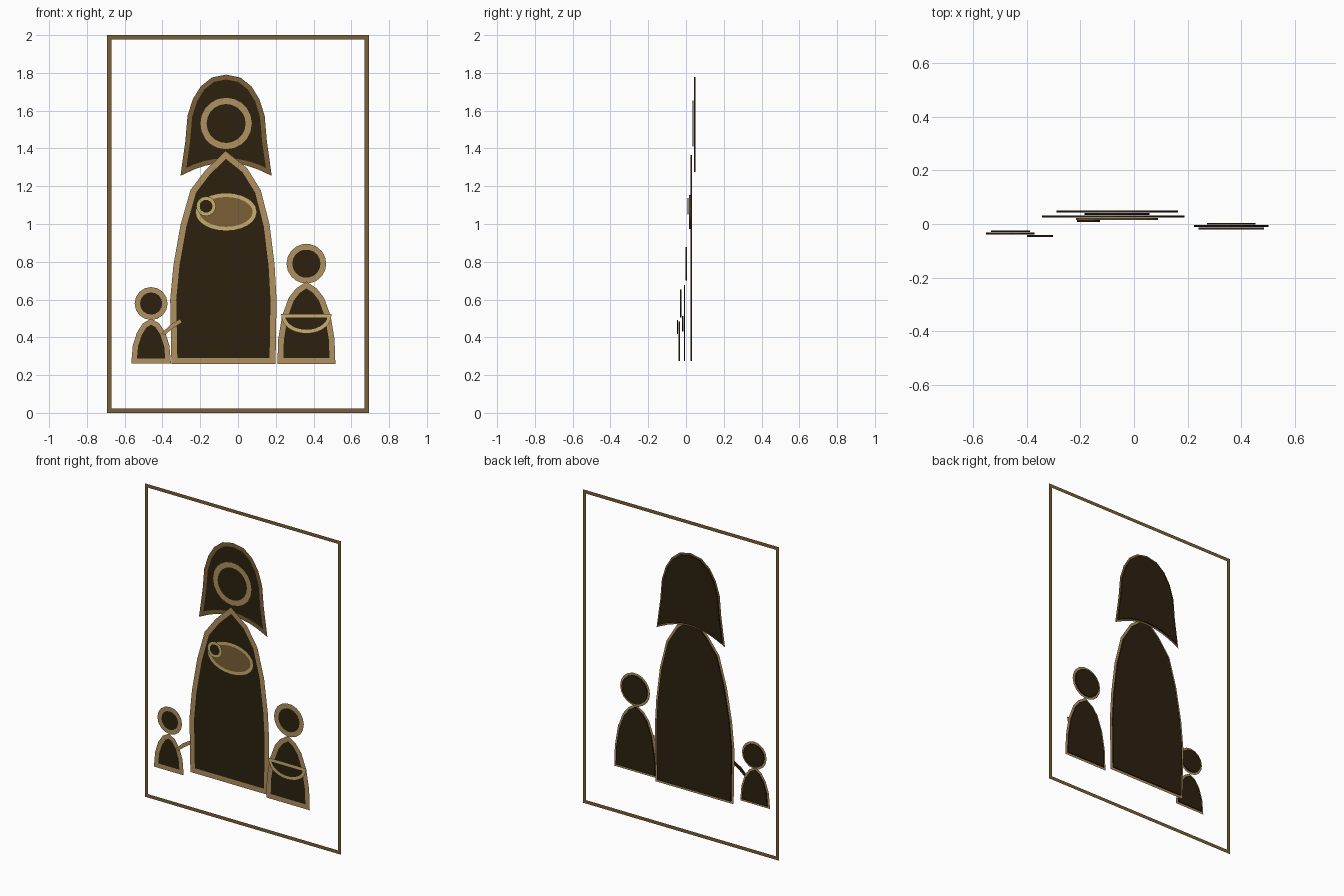
import bpy, bmesh, math
from mathutils import Vector

cube = bpy.data.objects.get("Cube")
if cube:
    bpy.data.objects.remove(cube, do_unlink=True)

THICK = 0.007


def material(name, rgb):
    m = bpy.data.materials.new(name)
    m.use_nodes = True
    m.diffuse_color = (*rgb, 1)
    m.node_tree.nodes["Principled BSDF"].inputs["Base Color"].default_value = (*rgb, 1)
    return m


DARK = material("dark umber", (0.025, 0.015, 0.005))
BROWN = material("bronze brown", (0.20, 0.118, 0.038))
TAN = material("warm tan", (0.434, 0.285, 0.117))
GOLD = material("pale gold", (0.58, 0.43, 0.16))


def finish(name, bm, mat):
    mesh = bpy.data.meshes.new(name)
    bm.to_mesh(mesh)
    bm.free()
    mesh.materials.append(mat)
    bpy.context.collection.objects.link(bpy.data.objects.new(name, mesh))


def plate(name, pts, y, mat):
    """Thin solid cut to a closed outline, centred on depth y."""
    bm = bmesh.new()
    face = bm.faces.new([bm.verts.new((x, y - THICK / 2, z)) for x, z in pts])
    out = bmesh.ops.extrude_face_region(bm, geom=[face])
    moved = [g for g in out["geom"] if isinstance(g, bmesh.types.BMVert)]
    bmesh.ops.translate(bm, verts=moved, vec=(0, THICK, 0))
    bmesh.ops.recalc_face_normals(bm, faces=bm.faces)
    finish(name, bm, mat)


def outline(name, pts, y, width, mat):
    """Flat mitred band centred on a closed outline."""
    bm = bmesh.new()
    p = [Vector(q) for q in pts]
    n = len(p)
    pairs = []
    for i in range(n):
        a = (p[i] - p[i - 1]).normalized()
        b = (p[(i + 1) % n] - p[i]).normalized()
        na, nb = Vector((-a.y, a.x)), Vector((-b.y, b.x))
        miter = (na + nb) / max(1 + na.dot(nb), 0.4) * width / 2
        pairs.append([bm.verts.new((v.x, y, v.y)) for v in (p[i] + miter, p[i] - miter)])
    for i in range(n):
        (a, b), (c, d) = pairs[i - 1], pairs[i]
        f = bm.faces.new((a, b, d, c))
        f.normal_update()
        if f.normal.y > 0:
            f.normal_flip()
    finish(name, bm, mat)


def panel(name, pts, y, width, edge, fill=DARK):
    plate(name, pts, y, fill)
    outline(name + "_border", pts, y - THICK / 2 - 0.001, width, edge)


def ellipse(cx, cz, rx, rz, n=20, start=0.0, sweep=2 * math.pi):
    closed = sweep > 6
    steps = n if closed else n + 1
    return [(cx + rx * math.cos(start + sweep * i / n),
             cz + rz * math.sin(start + sweep * i / n)) for i in range(steps)]


def dome(cx, side, top):
    """Mirror a right-hand profile about cx, with a single top point."""
    right = [(cx + x, z) for x, z in side]
    left = [(cx - x, z) for x, z in reversed(side)]
    return right + [(cx, top)] + left


# Picture frame
outline("frame", [(-0.682, 0.011), (0.682, 0.011), (0.682, 1.989), (-0.682, 1.989)],
        0.05, 0.022, BROWN)

# Veil, with an arched lower hem
CX = -0.063
hood = dome(CX, [(0.226, 1.276), (0.203, 1.44), (0.192, 1.57), (0.165, 1.655),
                 (0.125, 1.72), (0.07, 1.764)], 1.778)
hem = [(CX + 0.226 * t, 1.276 + 0.06 * (1 - t * t)) for t in (-0.75, -0.5, -0.25, 0, 0.25, 0.5, 0.75)]
panel("veil", hood + hem, 0.046, 0.025, BROWN)

# Mother
panel("mother_face", ellipse(CX, 1.532, 0.121, 0.121), 0.037, 0.035, TAN)
robe = [(0.183, 0.275), (0.188, 0.6), (0.178, 0.78), (0.152, 0.99), (0.106, 1.172),
        (0.036, 1.285), (-0.065, 1.366), (-0.162, 1.272), (-0.237, 1.173),
        (-0.289, 0.99), (-0.326, 0.78), (-0.343, 0.6), (-0.337, 0.275)]
panel("mother_robe", robe, 0.028, 0.032, TAN)

# Swaddled baby
panel("baby_wrap", ellipse(CX, 1.064, 0.152, 0.09, 24), 0.019, 0.022, GOLD, BROWN)
panel("baby_head", ellipse(-0.169, 1.094, 0.043, 0.043, 16), 0.011, 0.018, GOLD)

# Older child holding a bowl
OX = 0.362
panel("older_child_head", ellipse(OX, 0.79, 0.09, 0.09, 18), 0.001, 0.03, TAN)
panel("older_child_body",
      dome(OX, [(0.138, 0.275), (0.134, 0.39), (0.114, 0.51), (0.08, 0.602), (0.045, 0.647)], 0.677),
      -0.008, 0.03, TAN)
panel("bowl", ellipse(OX, 0.514, 0.122, 0.084, 14, math.pi, math.pi), -0.017, 0.02, GOLD)

# Younger child reaching out
YX = -0.46
panel("younger_child_head", ellipse(YX, 0.579, 0.073, 0.073, 16), -0.027, 0.028, TAN)
panel("younger_child_body",
      dome(YX, [(0.09, 0.275), (0.083, 0.355), (0.062, 0.42), (0.033, 0.464)], 0.483),
      -0.036, 0.028, TAN)
arm = [(-0.398, 0.422), (-0.388, 0.418), (-0.345, 0.452), (-0.302, 0.48),
       (-0.308, 0.492), (-0.354, 0.465)]
plate("younger_child_arm", arm, -0.045, DARK)
outline("younger_child_arm_border", [(x, z) for x, z in arm], -0.0495, 0.008, TAN)
front = bmesh.new()
front.faces.new([front.verts.new((x, -0.05, z)) for x, z in arm])
finish("younger_child_sleeve", front, TAN)
